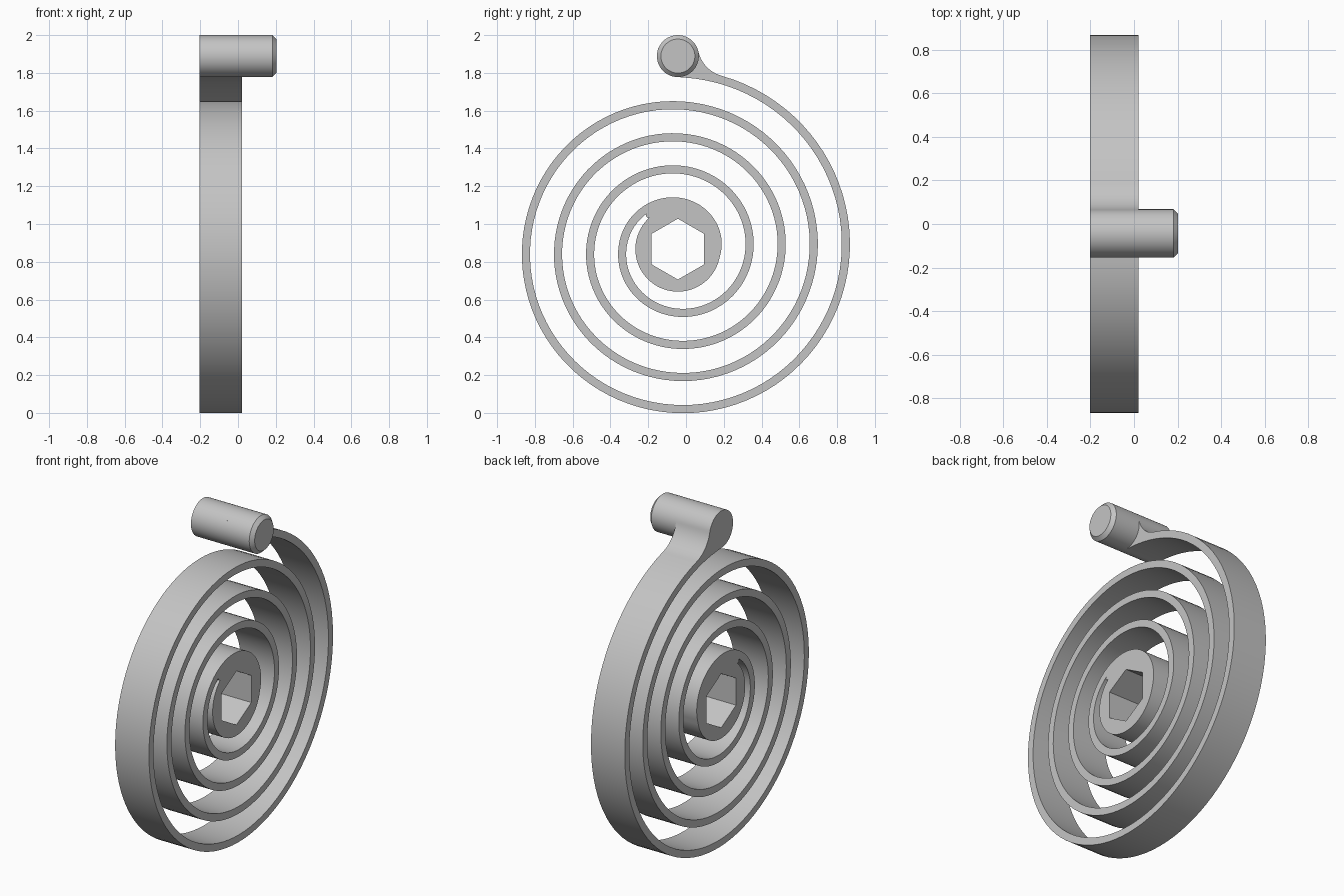
import bpy
import bmesh
from math import sin, cos, pi, radians, hypot, atan2

if "Cube" in bpy.data.objects:
    bpy.data.objects.remove(bpy.data.objects["Cube"])

steel = bpy.data.materials.new("plain steel grey")
steel.use_nodes = True
GREY = (0.55, 0.55, 0.55, 1)
steel.diffuse_color = GREY
steel.node_tree.nodes["Principled BSDF"].inputs["Base Color"].default_value = GREY

# Main sizes
CY, CZ = -0.043, 0.867           # hub centre
START, PITCH, BAND = 0.953, 0.17, 0.043
HUB_R, HEX_R = 0.225, 0.161
PEG_Z, PEG_R = 1.889, 0.111
BACK, FRONT, PEG_END = -0.203, 0.02, 0.203
SLOT = 3.885                     # turns at which the slot closes
FILLET = 0.04                    # turns at which the peg fillet meets the band


def polar(r, turns):
    """Point around the hub, clockwise from the top."""
    a = 2 * pi * turns
    return (CY + r * sin(a), CZ + r * cos(a))


def outer(t):
    return START - PITCH * t


def run(a, b, n):
    return [a + (b - a) * i / n for i in range(n + 1)]


def arc(c, r, a, b, n):
    return [(c[0] + r * cos(v), c[1] + r * sin(v)) for v in run(a, b, n)]


# Spring outline: outer edge, hub edge, slot end, inner edge, peg, fillet
join = (START - HUB_R) / PITCH
pts = [polar(outer(t), t) for t in run(FILLET, join, 400)]
pts += [polar(HUB_R, t) for t in run(join, SLOT + 1, 60)[1:]]

gap_r = (outer(SLOT) - BAND - HUB_R) / 2
mid = polar(HUB_R + gap_r, SLOT)
face = pi / 2 - 2 * pi * SLOT
pts += arc(mid, gap_r, face + pi, face, 10)[1:-1]
pts += [polar(outer(t) - BAND, t) for t in run(SLOT, 0.005, 380)]

# Fillet circle tangent to both the peg and the band
peg = (CY, PEG_Z)
foot = polar(outer(FILLET), FILLET)
n = (sin(2 * pi * FILLET), cos(2 * pi * FILLET))
d = (foot[0] - peg[0], foot[1] - peg[1])
fr = (d[0] ** 2 + d[1] ** 2 - PEG_R ** 2) / (2 * (PEG_R - d[0] * n[0] - d[1] * n[1]))
fc = (foot[0] + n[0] * fr, foot[1] + n[1] * fr)
touch = atan2(fc[1] - peg[1], fc[0] - peg[0])
pts += arc(peg, PEG_R, -pi / 2, touch - 2 * pi, 56)
end = atan2(-n[1], -n[0]) + 2 * pi
pts += arc(fc, fr, touch + pi, end, 16)[1:-1]

hexagon = [polar(HEX_R, i / 6) for i in range(6)]

# Flat filled profile, extruded along x
curve = bpy.data.curves.new("spiral_spring", 'CURVE')
curve.dimensions = '2D'
curve.fill_mode = 'BOTH'
curve.extrude = (FRONT - BACK) / 2
for loop in (pts, hexagon):
    s = curve.splines.new('POLY')
    s.points.add(len(loop) - 1)
    for p, (y, z) in zip(s.points, loop):
        p.co = (y, z, 0, 1)
    s.use_cyclic_u = True
spring = bpy.data.objects.new("spiral_spring", curve)
spring.rotation_euler = (pi / 2, 0, pi / 2)
spring.location.x = (FRONT + BACK) / 2
bpy.context.collection.objects.link(spring)


def select(ob):
    bpy.ops.object.select_all(action='DESELECT')
    ob.select_set(True)
    bpy.context.view_layer.objects.active = ob


select(spring)
bpy.ops.object.convert(target='MESH')
spring = bpy.context.object
bm = bmesh.new()
bm.from_mesh(spring.data)
bmesh.ops.remove_doubles(bm, verts=bm.verts, dist=0.0001)
bmesh.ops.recalc_face_normals(bm, faces=bm.faces)
bm.to_mesh(spring.data)
bm.free()

# Projecting peg with a chamfered tip
bpy.ops.mesh.primitive_cylinder_add(
    vertices=64, radius=PEG_R, depth=PEG_END - FRONT,
    location=((PEG_END + FRONT) / 2, CY, PEG_Z), rotation=(0, pi / 2, 0))
pin = bpy.context.object
pin.name = "end_peg"
bm = bmesh.new()
bm.from_mesh(pin.data)
rim = [e for e in bm.edges if all(v.co.z > 0 for v in e.verts)]
bmesh.ops.bevel(bm, geom=rim, offset=0.021, segments=1, affect='EDGES')
bm.to_mesh(pin.data)
bm.free()

for ob in (spring, pin):
    ob.data.materials.clear()
    ob.data.materials.append(steel)
    select(ob)
    bpy.ops.object.shade_smooth_by_angle(angle=radians(30))
